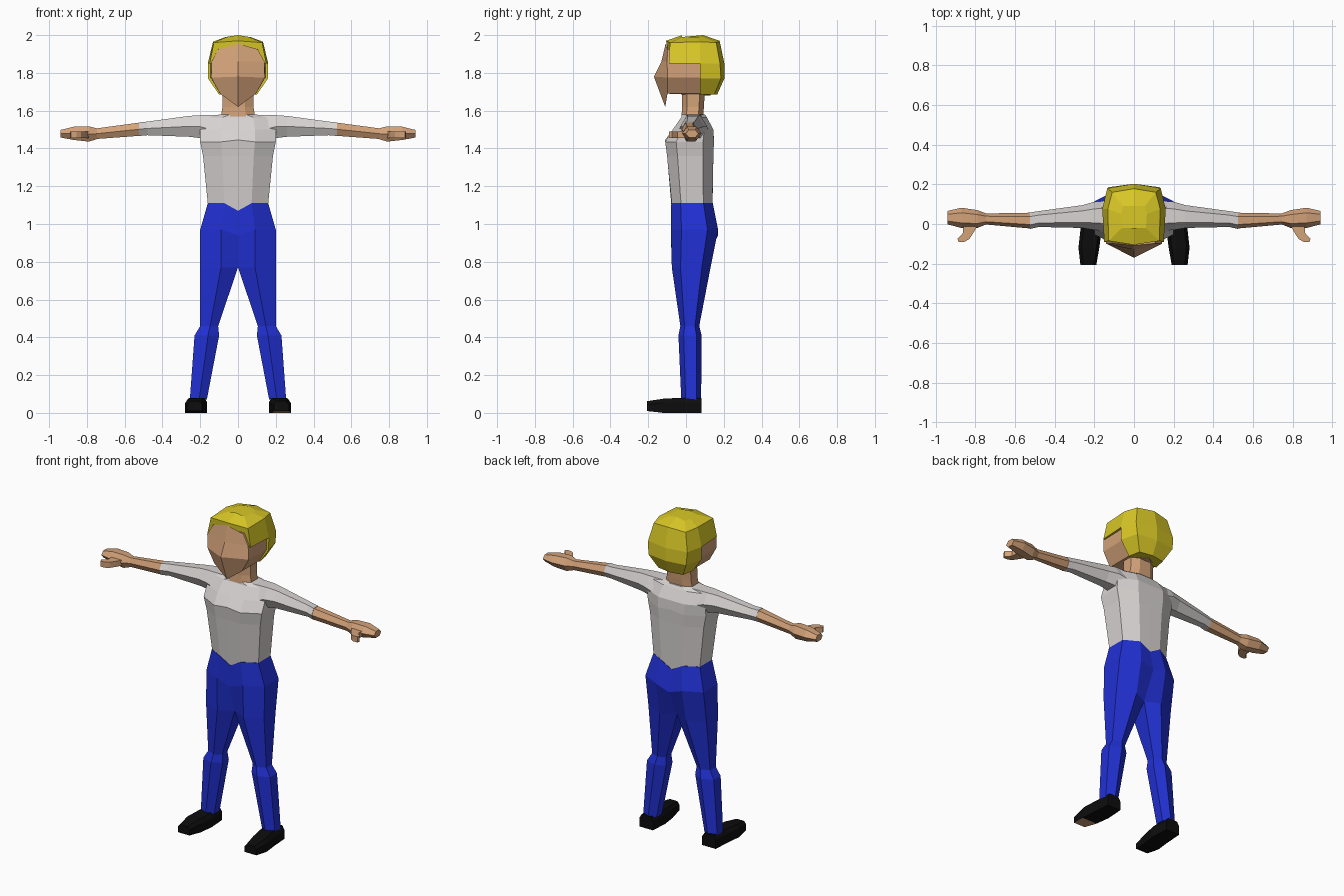
import bpy, bmesh

cube = bpy.data.objects.get("Cube")
if cube:
    bpy.data.objects.remove(cube, do_unlink=True)


def material(name, r, g, b):
    m = bpy.data.materials.new(name)
    m.use_nodes = True
    m.diffuse_color = (r, g, b, 1)
    m.node_tree.nodes["Principled BSDF"].inputs["Base Color"].default_value = (r, g, b, 1)
    return m


skin = material("tan skin", 0.65, 0.36, 0.19)
yellow = material("yellow hair", 0.70, 0.58, 0.02)
white = material("pale grey shirt", 0.68, 0.65, 0.64)
blue = material("blue trousers", 0.015, 0.03, 0.66)
black = material("black shoes", 0.004, 0.004, 0.004)


def loft(name, rings, mat, side=1):
    """Join equal-length rings into a capped, flat-shaded solid."""
    bm = bmesh.new()
    loops = [[bm.verts.new((x * side, y, z)) for x, y, z in ring] for ring in rings]
    for a, b in zip(loops, loops[1:]):
        for i in range(len(a)):
            j = (i + 1) % len(a)
            bm.faces.new((a[i], a[j], b[j], b[i]))
    bm.faces.new(loops[0])
    bm.faces.new(loops[-1])
    bmesh.ops.recalc_face_normals(bm, faces=bm.faces)
    mesh = bpy.data.meshes.new(name)
    bm.to_mesh(mesh)
    bm.free()
    mesh.materials.append(mat)
    obj = bpy.data.objects.new(name, mesh)
    bpy.context.collection.objects.link(obj)
    return obj


def pair(name, rings, mat):
    return [loft(f"{word}_{name}", rings, mat, s) for word, s in (("left", 1), ("right", -1))]


def mirrored(half):
    """Close a half ring that starts and ends on the centre line."""
    return half + [(-x, y, z) for x, y, z in half[-2:0:-1]]


def body_ring(z, xi, xo, yf, yb, dz=0, inner=1.0):
    """Six points from inner front round the outer side to inner back."""
    yc, xm = (yf + yb) / 2, xi + (xo - xi) * 0.45
    near = lambda y, k: yc + (y - yc) * k
    return [(xi, near(yf, inner), z + dz), (xm, yf, z), (xo, near(yf, 0.55), z),
            (xo, near(yb, 0.55), z), (xm, yb, z), (xi, near(yb, inner), z + dz)]


def arm_ring(x, z0, z1, y0, y1):
    """Six-sided section across the arm."""
    zc, w = (z0 + z1) / 2, (y1 - y0) * 0.25
    return [(x, y0, zc), (x, y0 + w, z0), (x, y1 - w, z0),
            (x, y1, zc), (x, y1 - w, z1), (x, y0 + w, z1)]


# Shirt body
torso = [(1.11, 0.16, -0.075, 0.14, -0.04), (1.36, 0.185, -0.10, 0.145, 0),
         (1.435, 0.2, -0.11, 0.148, 0.01), (1.5, 0.2, -0.07, 0.145, 0),
         (1.565, 0.18, -0.025, 0.11, 0), (1.58, 0.095, -0.022, 0.1, 0)]
loft("shirt", [mirrored(body_ring(z, 0, w, f, b, dz)) for z, w, f, b, dz in torso], white)

# Trousers, one leg and half the hips per side
leg = [(1.11, 0, 0.16, -0.078, 0.142, -0.04, 1), (0.97, 0, 0.2, -0.08, 0.17, -0.03, 1),
       (0.77, 0, 0.2, -0.075, 0.13, 0, 0.6), (0.46, 0.105, 0.2, -0.03, 0.07, 0, 0.5),
       (0.41, 0.1, 0.23, -0.04, 0.083, 0, 0.5), (0.07, 0.165, 0.255, -0.025, 0.08, 0, 0.5)]
pair("trouser_leg", [body_ring(*r) for r in leg], blue)

# Shoes, toes turned slightly outward
shoe = [(0.083, 0.17, 0.262, 0, 0.08), (-0.03, 0.163, 0.27, 0, 0.08),
        (-0.12, 0.175, 0.28, 0, 0.075), (-0.207, 0.19, 0.27, 0.01, 0.062)]
rings = [[(a, y, lo), (b, y, lo), (b, y, hi * 0.7), (b - 0.015, y, hi),
          (a + 0.015, y, hi), (a, y, hi * 0.7)] for y, a, b, lo, hi in shoe]
left_shoe, right_shoe = pair("shoe", rings, black)
# Tan patch under the left toe
left_shoe.data.materials.append(skin)
for face in left_shoe.data.polygons:
    if face.normal.z < -0.9 and face.center.y < -0.1:
        face.material_index = 1

# Sleeves, forearms and hands
sleeve = [(0.1, 1.4, 1.577, -0.04, 0.12), (0.2, 1.455, 1.576, -0.03, 0.112),
          (0.26, 1.462, 1.572, -0.02, 0.095), (0.48, 1.47, 1.542, -0.015, 0.065),
          (0.525, 1.466, 1.538, -0.025, 0.058)]
pair("sleeve", [arm_ring(*r) for r in sleeve], white)
forearm = [(0.52, 1.467, 1.537, -0.023, 0.057), (0.75, 1.45, 1.506, -0.002, 0.053)]
pair("forearm", [arm_ring(*r) for r in forearm], skin)
hand = [(0.745, 1.45, 1.506, -0.002, 0.053), (0.79, 1.436, 1.517, -0.02, 0.07),
        (0.87, 1.445, 1.515, -0.02, 0.082), (0.94, 1.458, 1.498, -0.002, 0.066)]
pair("hand", [arm_ring(*r) for r in hand], skin)
thumb = [(-0.0, 0.785, 0.86), (-0.045, 0.81, 0.862), (-0.075, 0.83, 0.89), (-0.09, 0.855, 0.885)]
pair("thumb", [[(a, y, 1.455), (b, y, 1.455), (b, y, 1.49), (a, y, 1.49)]
               for y, a, b in thumb], skin)

# Neck
neck = [(1.56, 0.092, -0.025, 0.09), (1.62, 0.082, -0.02, 0.095), (1.72, 0.082, -0.02, 0.1)]
loft("neck", [mirrored(body_ring(z, 0, w, f, b)) for z, w, f, b in neck], skin)

# Head, with a folded face ridge down the centre
head = [
    [(0, -0.11, 1.62), (0.095, -0.098, 1.69), (0.095, 0.08, 1.69), (0, 0.13, 1.68)],
    [(0, -0.17, 1.78), (0.142, -0.098, 1.775), (0.145, 0.09, 1.775), (0, 0.17, 1.775)],
    [(0, -0.13, 1.86), (0.14, -0.1, 1.86), (0.145, 0.09, 1.86), (0, 0.17, 1.86)],
    [(0, -0.108, 1.955), (0.105, -0.098, 1.925), (0.1, 0.08, 1.93), (0, 0.14, 1.94)],
]
loft("head", [mirrored(r) for r in head], skin)

# Hair cap over the crown
cap = [
    [(0, -0.085, 1.85), (0.15, -0.09, 1.85), (0.16, 0.075, 1.85), (0.135, 0.18, 1.85), (0, 0.203, 1.85)],
    [(0, -0.105, 1.97), (0.128, -0.085, 1.96), (0.132, 0.075, 1.965), (0.11, 0.16, 1.96), (0, 0.178, 1.97)],
    [(0, -0.02, 2.0), (0.06, -0.02, 1.99), (0.065, 0.05, 1.99), (0.055, 0.09, 1.99), (0, 0.09, 2.0)],
]
loft("hair_cap", [mirrored(r) for r in cap], yellow)

# Hair falling behind the ears to the nape
nape = [(1.685, 0.1, 0.085, 0.15, 0.165), (1.77, 0.158, 0.13, 0.185, 0.203), (1.85, 0.16, 0.135, 0.18, 0.203)]
loft("hair_back", [mirrored([(0, 0.075, z), (w, 0.075, z), (v, y, z), (0, yb, z)])
                   for z, w, v, y, yb in nape], yellow)
